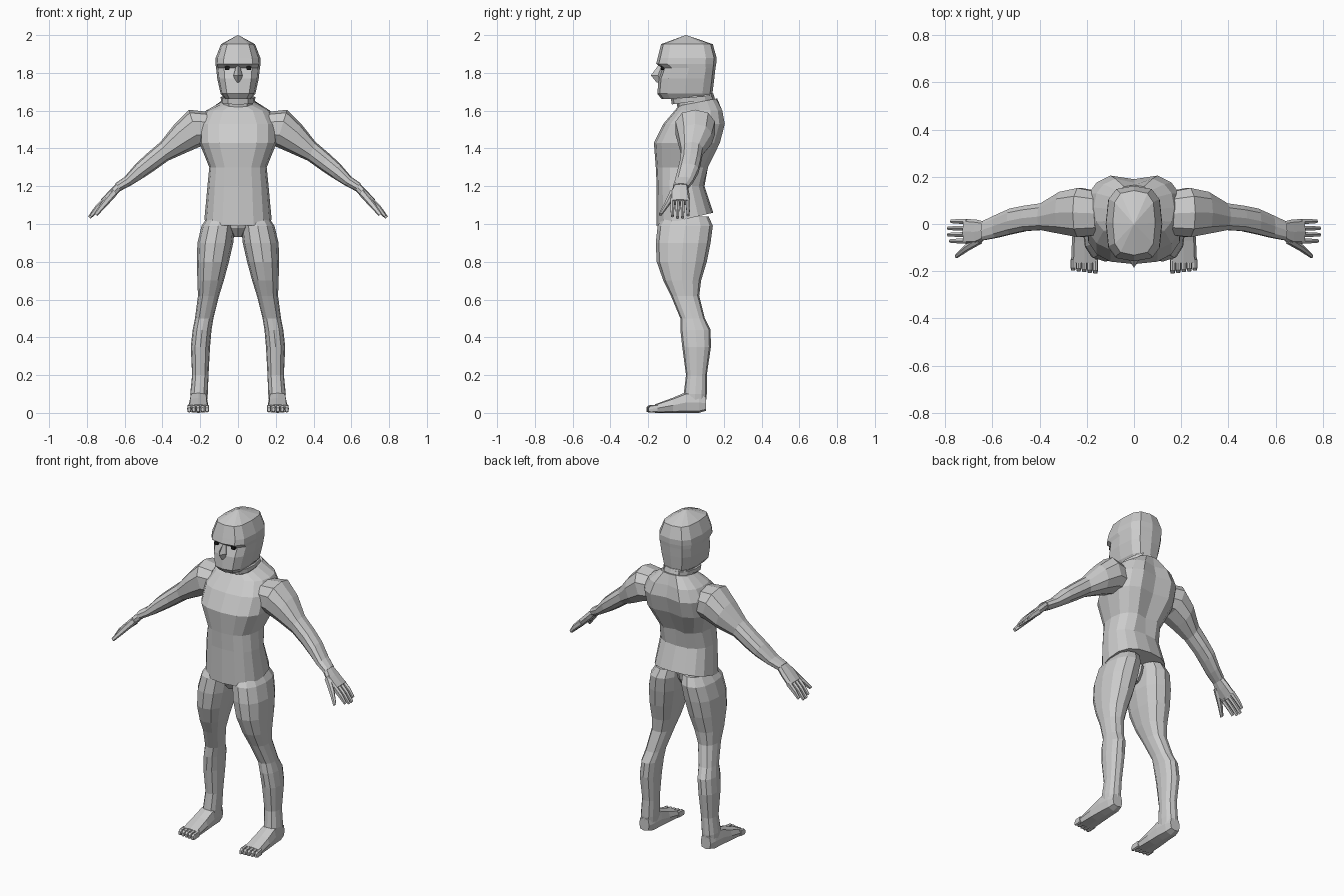
import bpy, bmesh, math
from mathutils import Vector as V


def ring(c, u, v, n, p):
    """Closed section around c spanned by half-axes u, v; p < 1 makes it squarer."""
    pts = []
    for i in range(n):
        a = 2 * math.pi * i / n
        cs, sn = [math.copysign(abs(t) ** p, t) if abs(t) > 1e-6 else 0
                  for t in (math.cos(a), math.sin(a))]
        pts.append(c + u * cs + v * sn)
    return pts


def loft(name, rings, mirror=False):
    """Skin a list of sections, cap both ends and optionally mirror in x."""
    bm = bmesh.new()
    rows = [[bm.verts.new(q) for q in r] for r in rings]
    n = len(rows[0])
    for a, b in zip(rows, rows[1:]):
        for i in range(n):
            bm.faces.new((a[i], a[(i + 1) % n], b[(i + 1) % n], b[i]))
    bm.faces.new(rows[0])
    bm.faces.new(rows[-1])
    bmesh.ops.recalc_face_normals(bm, faces=bm.faces)
    me = bpy.data.meshes.new(name)
    bm.to_mesh(me)
    bm.free()
    ob = bpy.data.objects.new(name, me)
    bpy.context.collection.objects.link(ob)
    if mirror:
        ob.modifiers.new("mirror", 'MIRROR')
    return ob


def limb(x1, z1, x2, z2, y0, y1, n=10, p=0.85):
    """Section across two opposite points in the xz plane, y0..y1 deep."""
    a, b = V((x1, 0, z1)), V((x2, 0, z2))
    return ring((a + b) / 2 + V((0, (y0 + y1) / 2, 0)), (b - a) / 2,
                V((0, (y1 - y0) / 2, 0)), n, p)


def level(w, y0, y1, z, n=16, p=0.8, tilt=0):
    """Horizontal symmetric section; tilt raises the back and lowers the front."""
    return ring(V((0, (y0 + y1) / 2, z)), V((w, 0, 0)),
                V((0, (y1 - y0) / 2, tilt)), n, p)


def upright(y, x0, x1, z0, z1, n=8, p=0.6):
    """Section facing y, used along the foot."""
    return ring(V(((x0 + x1) / 2, y, (z0 + z1) / 2)), V(((x1 - x0) / 2, 0, 0)),
                V((0, 0, (z1 - z0) / 2)), n, p)


# torso with slanted hem and spine groove
torso = loft("torso", [
    level(.178, -.155, .145, 1.025, tilt=.035),
    level(.162, -.155, .098, 1.2),
    level(.152, -.16, .125, 1.3),
    level(.205, -.17, .19, 1.43, p=.75),
    level(.205, -.12, .215, 1.53, p=.75),
    level(.17, -.06, .20, 1.6),
    level(.09, -.04, .165, 1.645, tilt=.02)])
for v in torso.data.vertices:
    if abs(v.co.x) < .01 and 1.25 < v.co.z < 1.62 and v.co.y > .1:
        v.co.y -= .025

# neck and collar
loft("neck", [level(.085, -.045, .155, 1.635, 12, tilt=.02),
              level(.078, -.06, .145, 1.69, 12)])
loft("collar", [level(.09, -.075, .15, 1.648, 12, tilt=.015),
                level(.092, -.08, .148, 1.672, 12, tilt=.008)])

# faceted head with a brow over recessed eyes
loft("head", [level(w, y0, y1, z, 12, .65) for w, y0, y1, z in (
    (.07, -.13, .135, 1.662), (.092, -.152, .14, 1.69), (.11, -.145, .15, 1.77),
    (.116, -.125, .156, 1.825), (.12, -.158, .16, 1.848), (.118, -.15, .162, 1.88),
    (.09, -.132, .142, 1.952), (.002, -.002, .002, 2.0))])
loft("nose", [level(w, -.11, y, z, 4, 1) for w, y, z in (
    (.008, -.145, 1.842), (.024, -.186, 1.787), (.012, -.155, 1.748))])

# dark eyes
black = bpy.data.materials.new("black")
black.diffuse_color = (.01, .01, .01, 1)
eye = loft("eyes", [upright(y, .044, .07, 1.815, 1.836, 8, .5)
                    for y in (-.10, -.133)], True)
eye.data.materials.append(black)

# arms from shoulder to wrist
loft("arms", [limb(*s) for s in (
    (.12, 1.42, .17, 1.595, -.05, .14), (.20, 1.41, .26, 1.605, -.06, .157),
    (.28, 1.375, .335, 1.53, -.045, .14), (.37, 1.335, .41, 1.435, -.028, .09),
    (.44, 1.285, .48, 1.375, -.032, .08), (.50, 1.245, .54, 1.32, -.045, .068),
    (.565, 1.205, .60, 1.25, -.06, .04), (.622, 1.175, .65, 1.215, -.07, .015))], True)

# hands: palm, four fingers, thumb
loft("palms", [limb(*s, 8, .65) for s in (
    (.61, 1.19, .636, 1.222, -.062, .008), (.652, 1.145, .68, 1.178, -.085, .018),
    (.70, 1.098, .727, 1.13, -.084, .022))], True)
for i, (y, tip) in enumerate(((.011, .775), (-.018, .788), (-.045, .788), (-.072, .78))):
    k = tip - .785
    loft(f"finger_{i + 1}", [
        limb(.69, 1.107, .715, 1.137, y - .012, y + .012, 6),
        limb(.735, 1.07, .757, 1.093, y - .011, y + .011, 6),
        limb(.778 + k, 1.03 - k, .79 + k, 1.044 - k, y - .008, y + .008, 6)], True)
loft("thumbs", [limb(*s, 6) for s in (
    (.64, 1.155, .665, 1.185, -.085, -.045), (.695, 1.095, .72, 1.118, -.115, -.085),
    (.745, 1.043, .76, 1.058, -.145, -.127))], True)

# legs from hip to ankle
loft("legs", [limb(a, z, b, z, y0, y1, 12) for a, b, z, y0, y1 in (
    (.02, .16, 1.04, -.12, .12), (.016, .193, .99, -.15, .142),
    (.025, .215, .9, -.16, .13), (.048, .218, .8, -.155, .11),
    (.075, .215, .7, -.12, .08), (.10, .212, .62, -.08, .07),
    (.13, .228, .5, -.03, .10), (.14, .24, .44, -.03, .13),
    (.148, .25, .35, -.02, .132), (.156, .243, .2, 0, .11),
    (.16, .253, .1, -.012, .11), (.165, .25, .05, -.01, .105))], True)
loft("crotch", [level(.055, -.14, .07, 1.02, 8), level(.05, -.135, .06, .98, 8),
                level(.022, -.09, .03, .93, 8)])

# feet and toes
loft("feet", [upright(*s) for s in (
    (.107, .175, .242, .012, .09), (.07, .165, .252, 0, .11),
    (0, .16, .258, 0, .11), (-.07, .157, .263, 0, .08),
    (-.165, .153, .267, 0, .045))], True)
for i in range(5):
    x = .164 + i * .0235
    end = -.21 + i * .003
    loft(f"toe_{i + 1}", [upright(-.15, x - .011, x + .011, .004, .044),
                          upright(end + .012, x - .011, x + .011, .002, .04),
                          upright(end, x - .008, x + .008, .006, .028)], True)
